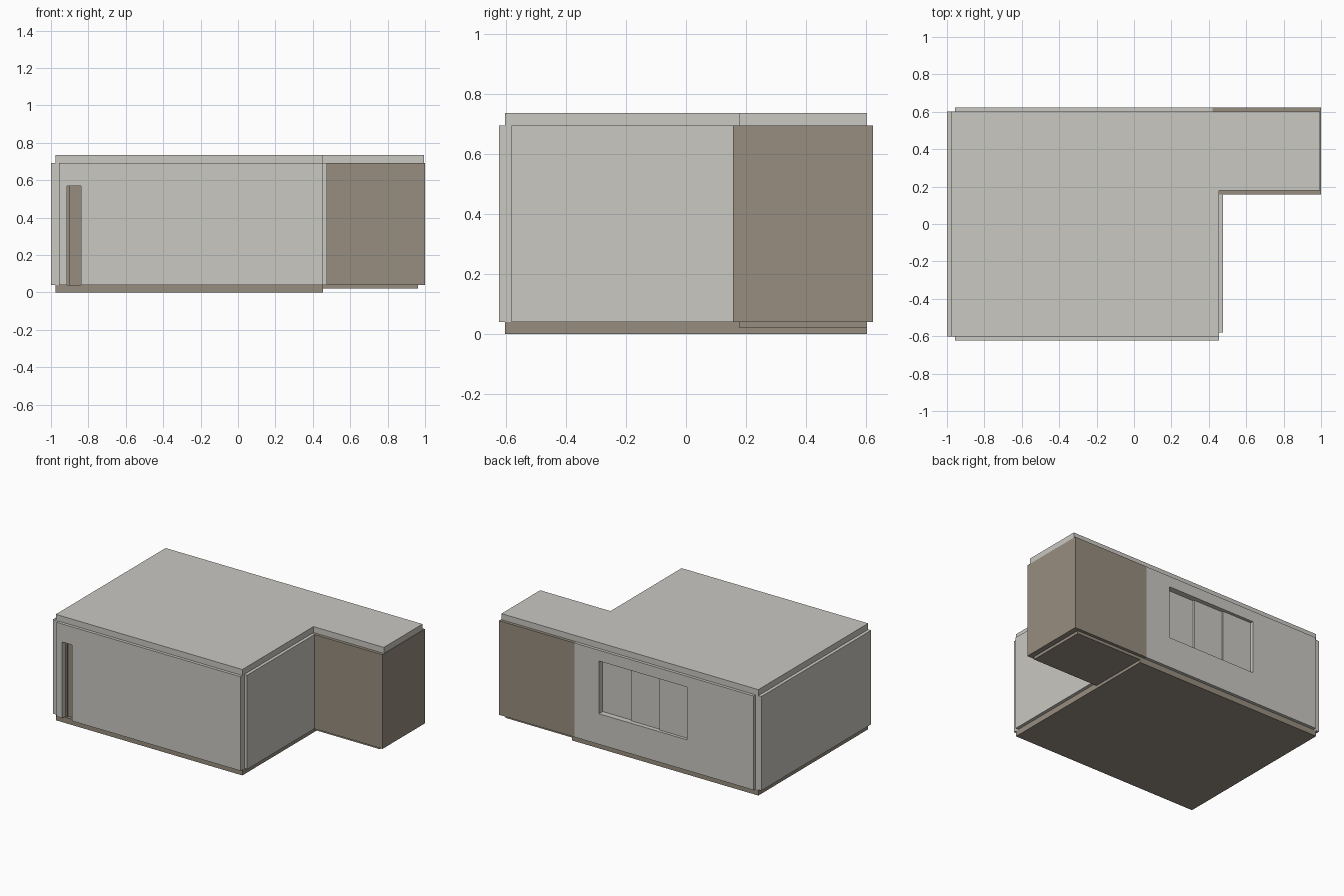
import bpy
import bmesh

cube = bpy.data.objects.get("Cube")
if cube:
    bpy.data.objects.remove(cube, do_unlink=True)


def material(name, rgb):
    m = bpy.data.materials.new(name)
    m.use_nodes = True
    m.diffuse_color = (*rgb, 1)
    m.node_tree.nodes["Principled BSDF"].inputs["Base Color"].default_value = (*rgb, 1)
    return m


GREY = material("light_grey_panel", (0.59, 0.58, 0.54))
TAUPE = material("taupe_panel", (0.31, 0.27, 0.215))


def prism(name, outline, z0, z1, mat):
    """Extrude a flat outline from z0 to z1."""
    bm = bmesh.new()
    face = bm.faces.new([bm.verts.new((x, y, z0)) for x, y in outline])
    top = bmesh.ops.extrude_face_region(bm, geom=[face])["geom"]
    verts = [v for v in top if isinstance(v, bmesh.types.BMVert)]
    bmesh.ops.translate(bm, verts=verts, vec=(0, 0, z1 - z0))
    bmesh.ops.recalc_face_normals(bm, faces=bm.faces)
    mesh = bpy.data.meshes.new(name)
    bm.to_mesh(mesh)
    bm.free()
    mesh.materials.append(mat)
    ob = bpy.data.objects.new(name, mesh)
    bpy.context.scene.collection.objects.link(ob)
    return ob


def box(name, xs, ys, zs, mat):
    (x0, x1), (y0, y1) = xs, ys
    return prism(name, [(x0, y0), (x1, y0), (x1, y1), (x0, y1)], *zs, mat)


def cut(wall, xs, ys, zs):
    """Cut a box-shaped opening through a wall."""
    cutter = box("opening_cutter", xs, ys, zs, GREY)
    cutter.hide_render = True
    mod = wall.modifiers.new("opening", "BOOLEAN")
    mod.operation = "DIFFERENCE"
    mod.solver = "EXACT"
    mod.object = cutter
    bpy.context.view_layer.objects.active = wall
    bpy.ops.object.modifier_apply(modifier=mod.name)
    bpy.data.objects.remove(cutter, do_unlink=True)


# Floor slabs and L-shaped roof
FLOOR, EAVES, TOP = 0.04, 0.693, 0.735
box("main_floor", (-0.977, 0.455), (-0.602, 0.602), (0, FLOOR), TAUPE)
box("annex_floor", (0.455, 0.963), (0.178, 0.602), (0.02, FLOOR), TAUPE)
prism("roof", [(-0.977, -0.602), (0.455, -0.602), (0.455, 0.178),
               (0.995, 0.178), (0.995, 0.602), (-0.977, 0.602)], EAVES, TOP, GREY)

# Main room walls, overlapping the slab edges
H = (FLOOR, EAVES)
box("right_wall", (-1, -0.956), (-0.602, 0.602), H, GREY)
box("left_wall", (0.433, 0.477), (-0.58, 0.157), H, GREY)
front = box("front_wall", (-0.956, 0.455), (-0.623, -0.58), H, GREY)
back = box("back_wall", (-0.956, 0.42), (0.58, 0.623), H, GREY)

# Annex walls
box("annex_front_wall", (0.433, 0.956), (0.157, 0.2), H, TAUPE)
box("annex_side_wall", (0.956, 1), (0.157, 0.623), H, TAUPE)
box("annex_back_wall", (0.42, 0.956), (0.58, 0.623), H, TAUPE)

# Narrow door set behind the front wall
cut(front, (-0.913, -0.84), (-0.7, -0.5), (0, 0.568))
box("door_panel", (-0.93, -0.82), (-0.58, -0.56), (FLOOR, 0.59), TAUPE)
box("door_frame", (-0.913, -0.898), (-0.59, -0.58), (FLOOR, 0.568), TAUPE)

# Window opening with three stepped sliding panes
W0, W1, SILL, HEAD = -0.445, 0.232, 0.252, 0.618
cut(back, (W0, W1), (0.5, 0.7), (SILL, HEAD))
step = (W1 - W0) / 3
for i in range(3):
    x = W0 + i * step
    y = 0.602 - 0.01 * i
    box(f"window_pane_{i + 1}", (x, x + step), (y - 0.02, y), (SILL, HEAD), GREY)
